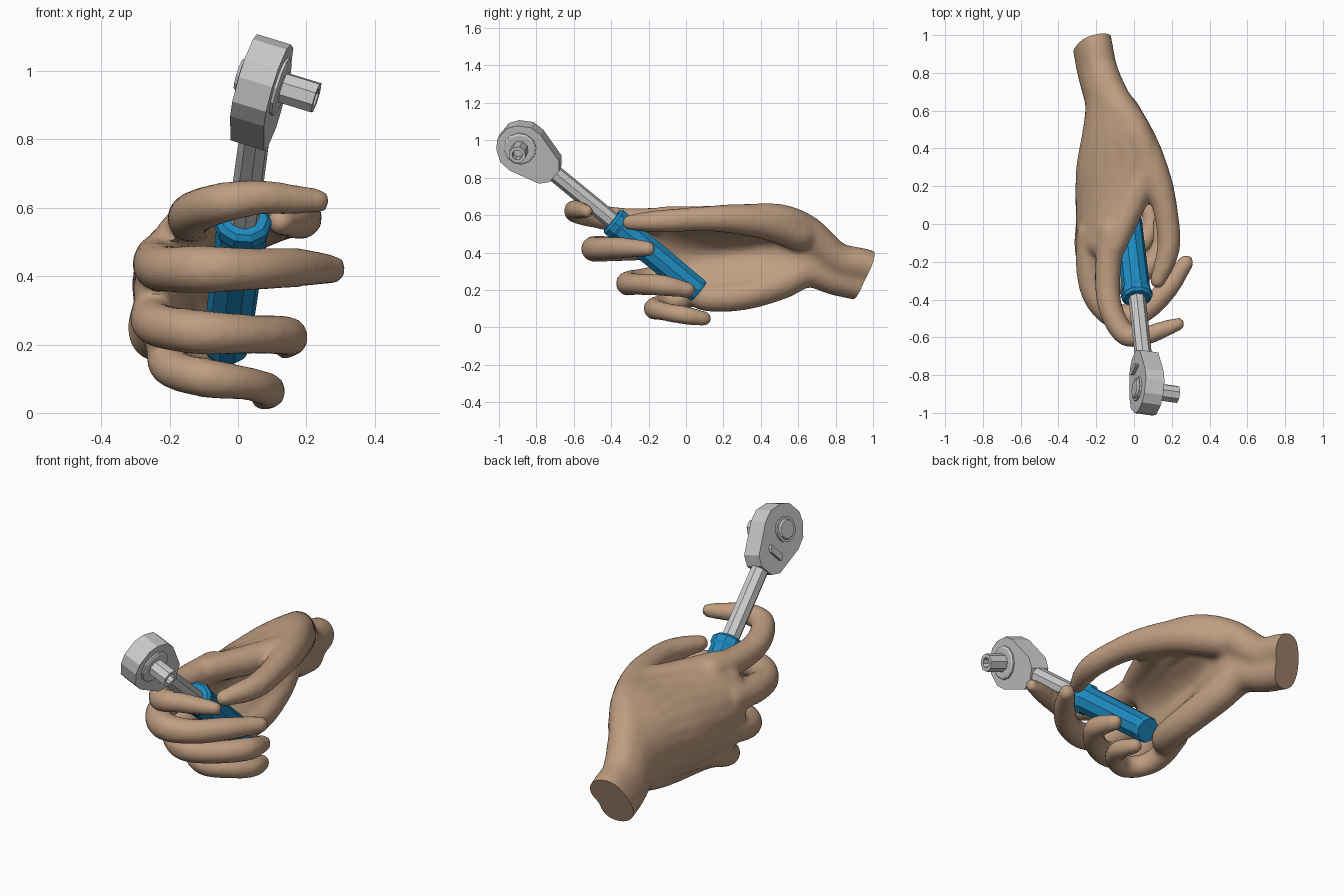
import bpy, bmesh
from math import sin, cos, pi, radians
from mathutils import Vector, Matrix

if "Cube" in bpy.data.objects:
    bpy.data.objects.remove(bpy.data.objects["Cube"])


def material(name, rgb):
    m = bpy.data.materials.new(name)
    m.diffuse_color = (*rgb, 1)
    m.use_nodes = True
    m.node_tree.nodes["Principled BSDF"].inputs["Base Color"].default_value = m.diffuse_color
    return m


def finish(bm, name, mat=None):
    bmesh.ops.recalc_face_normals(bm, faces=bm.faces)
    me = bpy.data.meshes.new(name)
    bm.to_mesh(me)
    bm.free()
    ob = bpy.data.objects.new(name, me)
    bpy.context.collection.objects.link(ob)
    if mat:
        me.materials.append(mat)
    return ob


def skin_rings(bm, rings):
    n = len(rings[0])
    for a, b in zip(rings, rings[1:]):
        for i in range(n):
            j = (i + 1) % n
            bm.faces.new((a[i], a[j], b[j], b[i]))
    bm.faces.new(rings[0][::-1])
    bm.faces.new(rings[-1])


def lathe(name, profile, sides, mtx, mat=None):
    bm = bmesh.new()
    rings = []
    for h, r in profile:
        angles = [2 * pi * (i + .5) / sides for i in range(sides)]
        rings.append([bm.verts.new(mtx @ Vector((r * cos(a), r * sin(a), h))) for a in angles])
    skin_rings(bm, rings)
    return finish(bm, name, mat)


def prism(name, outline, x0, x1, mtx):
    bm = bmesh.new()
    skin_rings(bm, [[bm.verts.new(mtx @ Vector((x, u, d))) for d, u in outline] for x in (x0, x1)])
    return finish(bm, name)


def smooth_path(pts, steps=6):
    p = [Vector(q) for q in pts]
    p = [2 * p[0] - p[1]] + p + [2 * p[-1] - p[-2]]
    out = []
    for a, b, c, d in zip(p, p[1:], p[2:], p[3:]):
        for k in range(steps):
            t = k / steps
            out.append(.5 * (2 * b + (c - a) * t + (2 * a - 5 * b + 4 * c - d) * t**2
                             + (3 * b - a - 3 * c + d) * t**3))
    return out + [p[-2]]


def limb(bm, pts, sides=16):
    """Round-ended tube through (x, y, z, radius) points."""
    path = smooth_path(pts)
    pos = [q.to_3d() for q in path]
    rad = [q[3] for q in path]
    tan = [(pos[min(i + 1, len(pos) - 1)] - pos[max(i - 1, 0)]).normalized() for i in range(len(pos))]
    stations = list(zip(pos, tan, rad))
    domes = [radians(a) for a in (20, 40, 60, 80)]
    p, t, r = stations[0]
    head = [(p - t * r * sin(a), t, r * cos(a)) for a in reversed(domes)]
    p, t, r = stations[-1]
    tail = [(p + t * r * sin(a), t, r * cos(a)) for a in domes]
    side = Vector((.12, .05, 1))
    rings = []
    for p, t, r in head + stations + tail:
        side = (side - t * side.dot(t)).normalized()
        up = t.cross(side)
        rings.append([bm.verts.new(p + r * (side * cos(2 * pi * i / sides) + up * sin(2 * pi * i / sides)))
                      for i in range(sides)])
    skin_rings(bm, rings)


skin = material("skin", (.52, .34, .22))
blue = material("grip_blue", (.013, .26, .54))

# Hand: cupped palm as a fan of overlapping limbs, each row = little-finger edge, back, thumb edge, radius
palm = [
    ((-.26, 1.10, .19), (-.25, 1.10, .23), (-.22, 1.10, .28), .085),
    ((-.24, .95, .225), (-.24, .95, .28), (-.20, .95, .335), .087),
    ((-.21, .80, .26), (-.21, .80, .32), (-.17, .80, .37), .09),
    ((-.17, .65, .30), (-.19, .65, .43), (-.10, .65, .51), .088),
    ((-.13, .50, .23), (-.29, .50, .50), (.00, .50, .575), .085),
    ((-.10, .30, .17), (-.42, .30, .50), (.07, .30, .58), .08),
    ((-.12, .12, .16), (-.40, .10, .45), (.00, .13, .575), .076),
    ((-.20, .03, .19), (-.31, -.10, .42), (-.11, -.12, .58), .068),
]
bm = bmesh.new()
for k in range(11):
    t = k / 10
    row = []
    for a, b, c, r in palm:
        a, b, c = Vector(a), Vector(b), Vector(c)
        q = a * (1 - t)**2 + b * 2 * t * (1 - t) + c * t * t
        row.append((*q, r))
    limb(bm, row)

# Hand: thumb and four curled fingers
digits = {
    "thumb": [(-.06, .60, .50, .09), (.04, .42, .56, .09), (.12, .24, .58, .078), (.165, .08, .58, .066),
              (.185, -.09, .57, .062), (.165, -.20, .565, .056), (.125, -.30, .56, .042)],
    "index": [(-.12, -.04, .57, .075), (-.14, -.30, .57, .068), (-.12, -.46, .59, .064), (-.045, -.585, .615, .06),
              (.06, -.59, .63, .052), (.15, -.56, .625, .046), (.235, -.53, .62, .036)],
    "middle": [(-.23, -.05, .45, .075), (-.235, -.24, .43, .072), (-.20, -.39, .42, .068), (-.09, -.49, .42, .07),
               (.05, -.46, .42, .062), (.17, -.35, .425, .058), (.275, -.205, .42, .043)],
    "ring": [(-.235, .03, .31, .072), (-.25, -.13, .27, .066), (-.21, -.24, .25, .065), (-.10, -.31, .235, .066),
             (.04, -.26, .23, .058), (.145, -.13, .225, .058), (.14, .01, .20, .043)],
    "little": [(-.19, .10, .20, .068), (-.205, -.03, .15, .062), (-.17, -.12, .12, .058), (-.08, -.17, .10, .058),
               (.03, -.12, .085, .05), (.09, -.01, .065, .05), (.075, .095, .047, .041)],
}
for pts in digits.values():
    limb(bm, pts)
hand = finish(bm, "hand", skin)

# Fuse the limbs into one skin
bpy.context.view_layer.objects.active = hand
hand.select_set(True)
m = hand.modifiers.new("fuse", 'REMESH')
m.mode = 'VOXEL'
m.voxel_size = .016
bpy.ops.object.modifier_apply(modifier=m.name)
m = hand.modifiers.new("soften", 'SMOOTH')
m.factor = .5
m.iterations = 5
bpy.ops.object.modifier_apply(modifier=m.name)

# Flat slanted cut at the wrist
bm = bmesh.new()
bm.from_mesh(hand.data)
cut = bmesh.ops.bisect_plane(bm, geom=bm.verts[:] + bm.edges[:] + bm.faces[:], plane_co=(-.22, .945, .27),
                             plane_no=Vector((-.25, 1, -.4)).normalized(), clear_outer=True)
edges = [e for e in bm.edges if e.is_boundary]
bmesh.ops.holes_fill(bm, edges=edges, sides=0)
bmesh.ops.recalc_face_normals(bm, faces=bm.faces)
bm.to_mesh(hand.data)
bm.free()
if not hand.data.materials:
    hand.data.materials.append(skin)
bpy.ops.object.shade_smooth_by_angle(angle=radians(40))

# Ratchet frames: local z along the handle, local x along the drive
axis = Vector((.105, -.95, .78)).normalized()
drive = Vector((.95, -.1, -.32))
drive = (drive - axis * drive.dot(axis)).normalized()


def frame(origin, z, x):
    y = z.cross(x)
    return Matrix.Translation(origin) @ Matrix((x, y, z)).transposed().to_4x4()


base = Vector((-.035, .07, .19))
centre = base + axis * 1.234
along = frame(base, axis, drive)
head = frame(centre, axis, drive)
right = frame(centre, drive, axis)
left = frame(centre, -drive, axis)

# Grip with collar, and shaft
lathe("grip", [(0, .064), (.015, .07), (.30, .073), (.54, .075), (.56, .084), (.59, .084), (.605, .07)],
      10, along, blue)
lathe("shaft", [(.58, .046), (1.03, .045)], 8, along)

# Ratchet head
half = [(.125, .04), (.095, .087), (.03, .13), (-.035, .132), (-.20, .085), (-.237, .04)]
prism("ratchet_head", half + [(d, -u) for d, u in reversed(half)], -.052, .052, head)

# Drive side: plate and hollow drive
lathe("drive_plate", [(.045, .088), (.06, .088), (.066, .078)], 12, right)
lathe("drive_socket", [(.05, .047), (.168, .047), (.168, .028), (.125, .024)], 8, right)

# Back side: round button and direction lever
lathe("release_button", [(.045, .065), (.062, .065), (.062, .052), (.072, .046)], 12, left)
lever = [(-.135, .045), (-.12, .05), (-.12, -.03), (-.135, -.05), (-.152, -.045), (-.15, .03)]
prism("direction_lever", lever, -.07, -.045, head)
